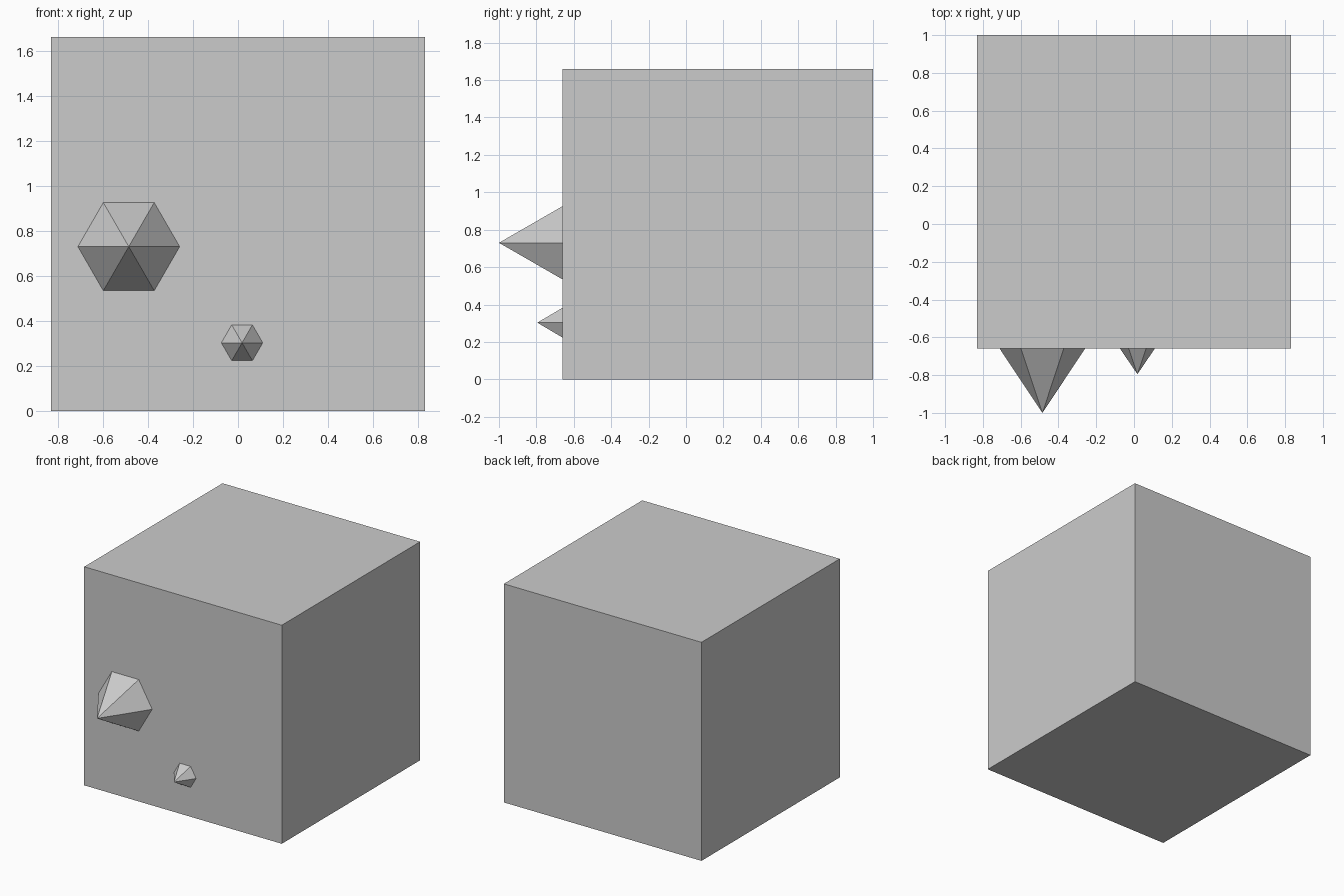
import bpy
from math import pi

if "Cube" in bpy.data.objects:
    bpy.data.objects.remove(bpy.data.objects["Cube"])

FRONT = -0.66  # y of the block's front face


def spike(name, x, z, radius, tip_y):
    # Six-sided cone on the front face, pointing towards -y
    depth = FRONT - tip_y
    bpy.ops.mesh.primitive_cone_add(
        vertices=6, radius1=radius, radius2=0, depth=depth,
        location=(x, FRONT - depth / 2, z), rotation=(pi / 2, 0, 0))
    ob = bpy.context.object
    ob.name = name
    # Put two corners on the horizontal axis
    for v in ob.data.vertices:
        v.co.x, v.co.y = v.co.y, -v.co.x


# Main block
bpy.ops.mesh.primitive_cube_add(size=1.66, location=(0, 0.17, 0.83))
bpy.context.object.name = "block"

# Two spikes on the front
spike("large_spike", -0.485, 0.73, 0.226, -1.0)
spike("small_spike", 0.018, 0.303, 0.092, -0.795)
